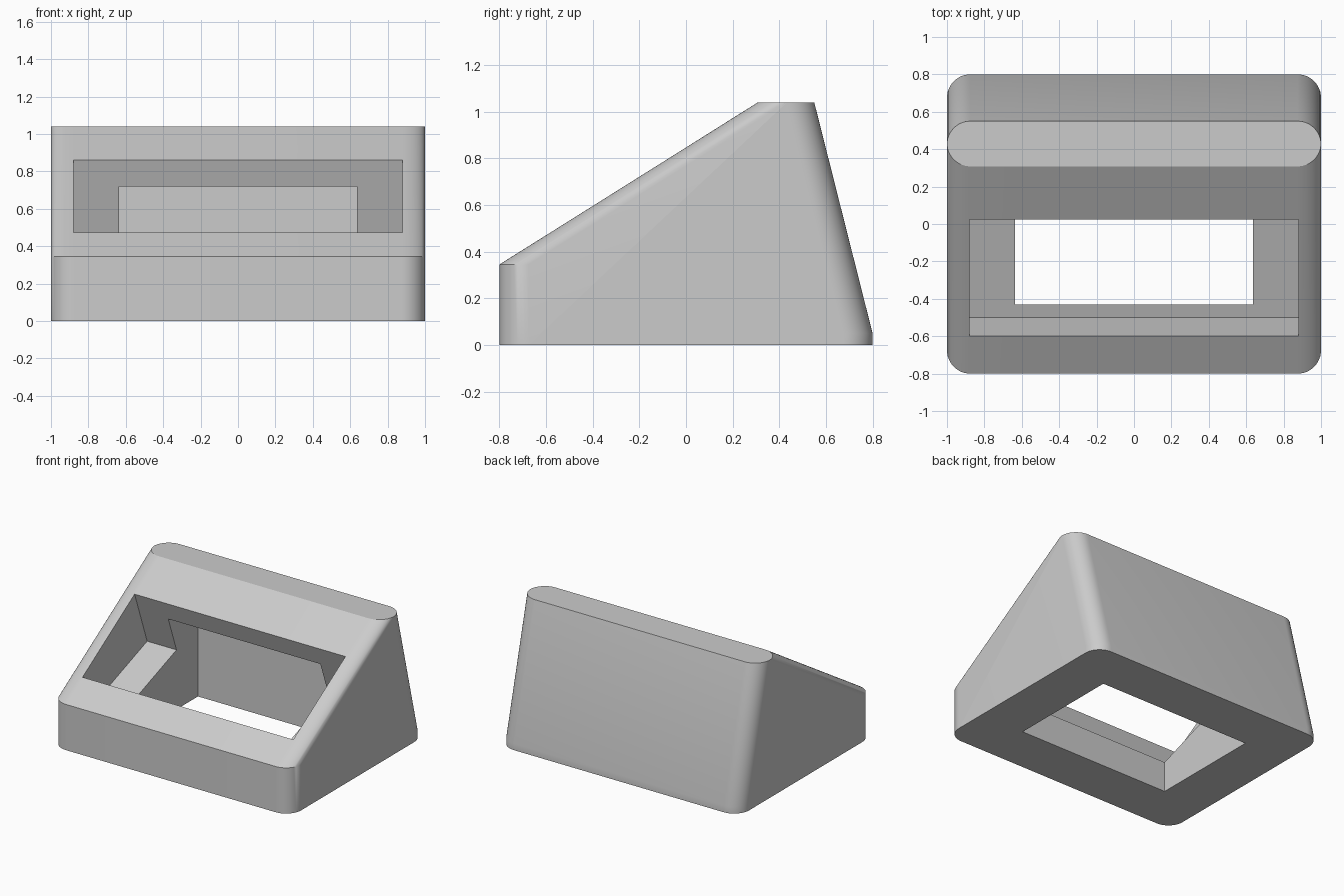
import bpy
import bmesh
from math import cos, sin, pi, radians
from mathutils import Matrix, Vector

old = bpy.data.objects.get("Cube")
if old:
    bpy.data.objects.remove(old, do_unlink=True)

CORNER = 0.125   # plan radius of the upright corners
STEPS = 12       # segments in each rounded corner

grey = bpy.data.materials.new("plain_grey")
grey.use_nodes = True
grey.diffuse_color = (0.6, 0.6, 0.6, 1)
grey.node_tree.nodes["Principled BSDF"].inputs["Base Color"].default_value = grey.diffuse_color


def make_object(name, bm):
    bmesh.ops.recalc_face_normals(bm, faces=bm.faces)
    mesh = bpy.data.meshes.new(name)
    bm.to_mesh(mesh)
    bm.free()
    mesh.materials.append(grey)
    obj = bpy.data.objects.new(name, mesh)
    bpy.context.collection.objects.link(obj)
    return obj


def rounded_ring(bm, z, front, back):
    """One level outline: a rounded rectangle of full width."""
    ring = []
    centres = [(1 - CORNER, back - CORNER), (CORNER - 1, back - CORNER),
               (CORNER - 1, front + CORNER), (1 - CORNER, front + CORNER)]
    for quarter, (cx, cy) in enumerate(centres):
        for i in range(STEPS + 1):
            a = (quarter + i / STEPS) * pi / 2
            ring.append(bm.verts.new((cx + CORNER * cos(a), cy + CORNER * sin(a), z)))
    return ring


def box_cutter(name, size, matrix):
    bm = bmesh.new()
    bmesh.ops.create_cube(bm, size=1, matrix=matrix @ Matrix.Diagonal((*size, 1)))
    obj = make_object(name, bm)
    obj.hide_render = True
    return obj


# Wedge body: level outlines (height, front, back) joined by walls
levels = [(0, -0.8, 0.8), (0.05, -0.8, 0.8), (0.345, -0.8, 0.7255), (1.04, 0.308, 0.55)]
bm = bmesh.new()
rings = [rounded_ring(bm, *level) for level in levels]
for low, high in zip(rings, rings[1:]):
    for i in range(len(low)):
        j = (i + 1) % len(low)
        bm.faces.new((low[i], low[j], high[j], high[i]))
bm.faces.new(rings[0][::-1])
bm.faces.new(rings[-1])
bmesh.ops.remove_doubles(bm, verts=bm.verts, dist=0.0001)
# Merge the flat back and side strips into single faces
bmesh.ops.dissolve_limit(bm, angle_limit=radians(0.5), verts=bm.verts, edges=bm.edges)
body = make_object("wedge_stand", bm)

# Tilted recess in the sloping face
tilt = Matrix.Rotation(radians(20), 4, "X")
recess_place = Matrix.Translation((0, -0.5, 0.204)) @ tilt @ Matrix.Translation((0, 0.3585, 0.5))
recess = box_cutter("recess_cutter", Vector((1.76, 0.717, 1)), recess_place)

# Upright opening through the base
opening = box_cutter("opening_cutter", Vector((1.27, 0.86, 0.92)), Matrix.Translation((0, 0, 0.26)))

bpy.context.view_layer.objects.active = body
for cutter in (recess, opening):
    mod = body.modifiers.new("cut", "BOOLEAN")
    mod.operation = "DIFFERENCE"
    mod.solver = "EXACT"
    mod.object = cutter
    bpy.ops.object.modifier_apply(modifier=mod.name)
    bpy.data.objects.remove(cutter, do_unlink=True)

bpy.ops.object.select_all(action="DESELECT")
body.select_set(True)
bpy.ops.object.shade_smooth_by_angle(angle=radians(30))
